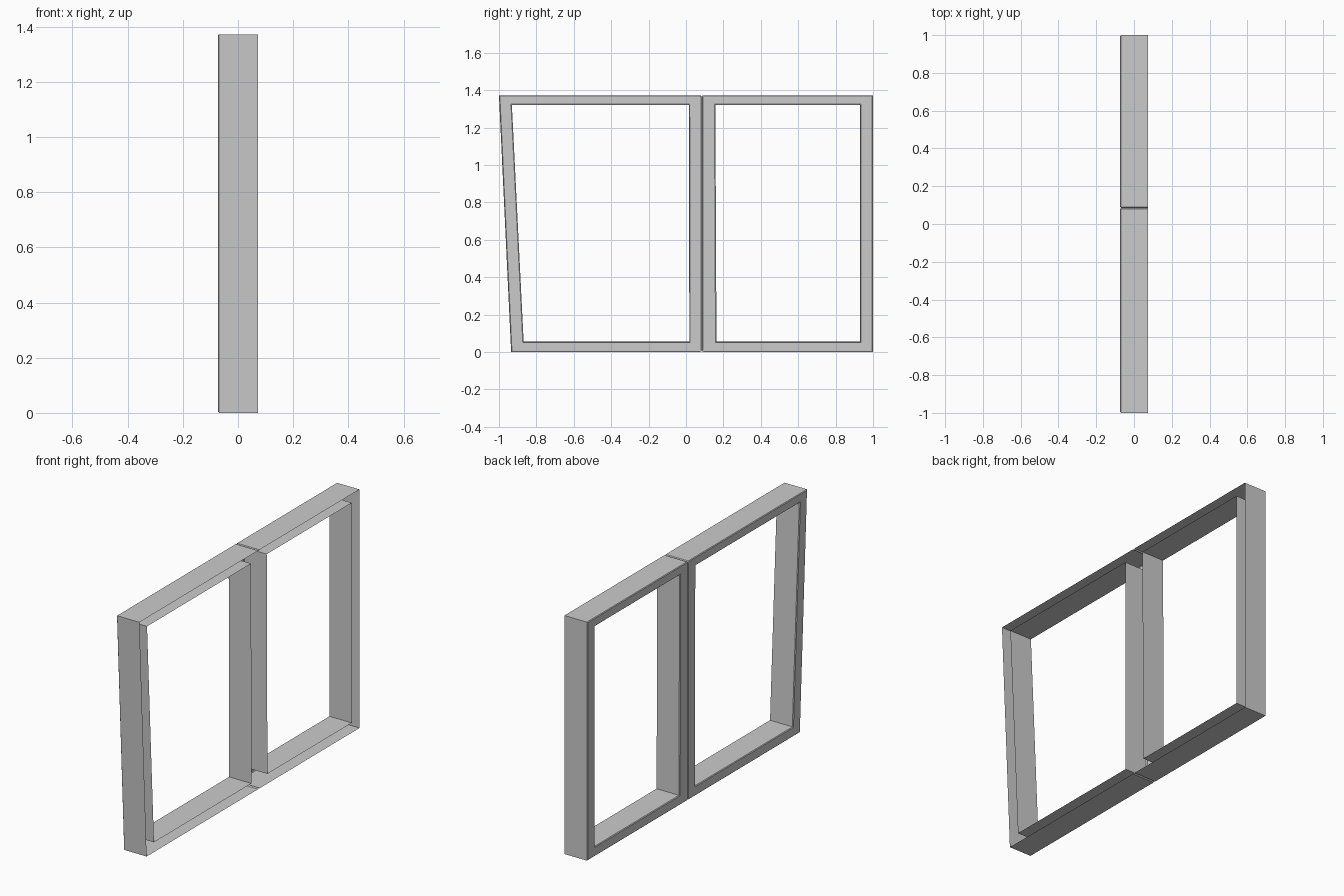
import bpy, bmesh

if "Cube" in bpy.data.objects:
    bpy.data.objects.remove(bpy.data.objects["Cube"])

D = 0.073     # half depth
B = 0.004     # edge bevel on the closed side
H = 1.372     # frame height
C = 0.006     # corner chamfer at the centre seam
MID = 0.085   # seam between the two frames


def lerp(p, q, t):
    return tuple(a + (b - a) * t for a, b in zip(p, q))


def window_frame(name, outer, inner, open_side):
    """Shell frame open towards +x; the outer wall number open_side is left out."""
    bm = bmesh.new()
    rings = [
        (D, outer), (-D + B, outer),
        (-D, [lerp(o, i, 0.07) for o, i in zip(outer, inner)]),
        (-D, [lerp(i, o, 0.07) for o, i in zip(outer, inner)]),
        (-D + B, inner), (D, inner),
    ]
    loops = [[bm.verts.new((x, y, z)) for y, z in pts] for x, pts in rings]
    n = len(outer)
    for r in range(len(loops) - 1):
        for k in range(n):
            if r == 0 and k == open_side:
                continue
            a, b = loops[r], loops[r + 1]
            j = (k + 1) % n
            bm.faces.new((a[k], a[j], b[j], b[k]))
    bmesh.ops.remove_doubles(bm, verts=bm.verts, dist=1e-5)
    bmesh.ops.recalc_face_normals(bm, faces=bm.faces)
    # Normals point away from the material: the closed face looks to -x
    face = max((f for f in bm.faces if abs(f.normal.x) > 0.99), key=lambda f: f.calc_area())
    if face.normal.x > 0:
        bmesh.ops.reverse_faces(bm, faces=bm.faces)
    me = bpy.data.meshes.new(name)
    bm.to_mesh(me)
    bm.free()
    ob = bpy.data.objects.new(name, me)
    bpy.context.collection.objects.link(ob)
    return ob


# Left frame with slanted outer jamb (points are y, z)
window_frame(
    "slanted_window_frame",
    [(-0.935, 0), (MID - C, 0), (MID, C), (MID, H - C), (MID - C, H), (-1, H)],
    [(-0.868, 0.056), (0.018, 0.056), (0.018, 0.056),
     (0.015, 1.322), (0.015, 1.322), (-0.931, 1.322)],
    2)

# Right frame, upright
window_frame(
    "straight_window_frame",
    [(1, 0), (MID + C, 0), (MID, C), (MID, H - C), (MID + C, H), (1, H)],
    [(0.93, 0.056), (0.163, 0.056), (0.163, 0.056),
     (0.157, 1.322), (0.157, 1.322), (0.93, 1.322)],
    2)
